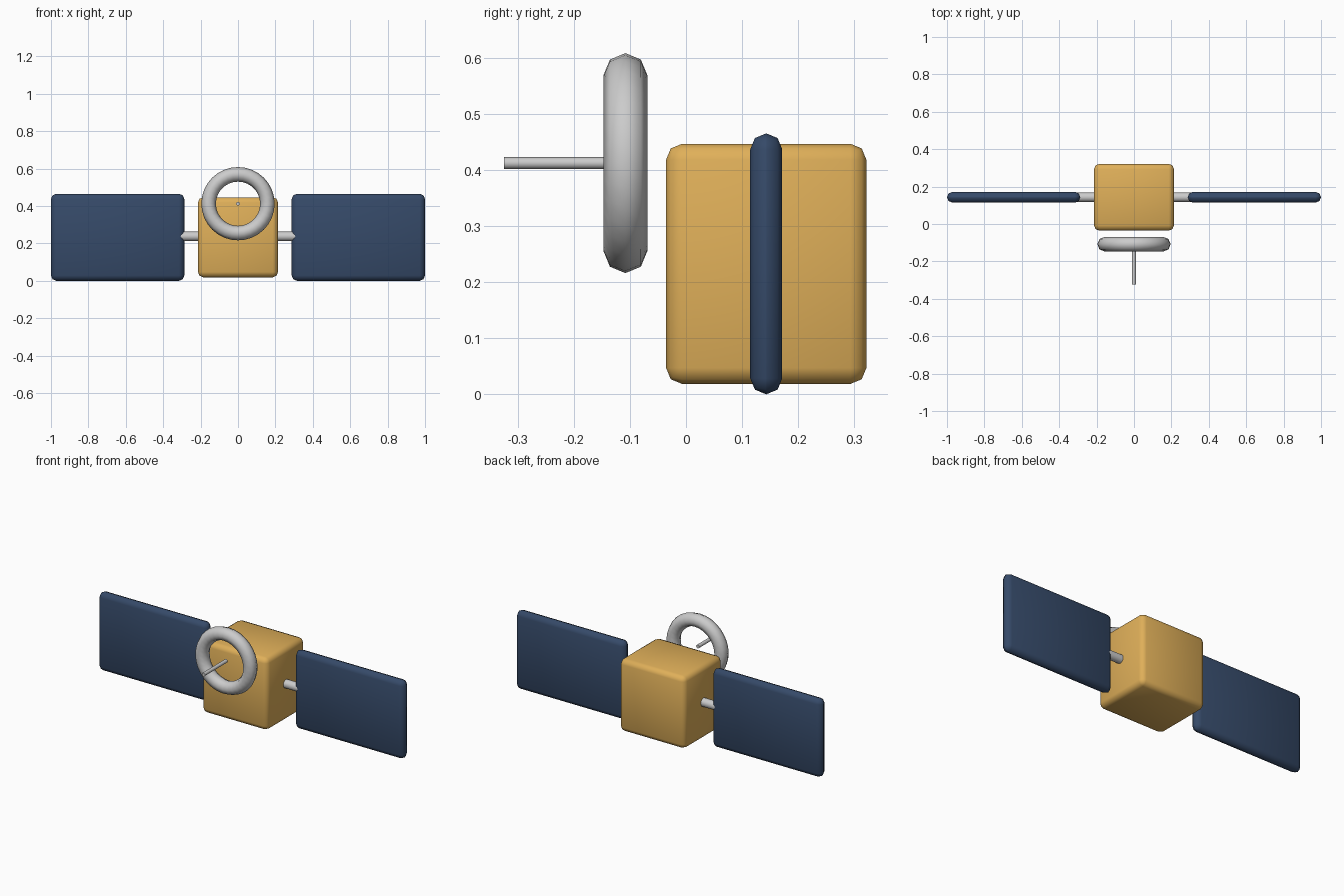
import bpy
from math import pi, radians

if "Cube" in bpy.data.objects:
    bpy.data.objects.remove(bpy.data.objects["Cube"])


def material(name, color):
    m = bpy.data.materials.new(name)
    m.diffuse_color = (*color, 1)
    m.use_nodes = True
    m.node_tree.nodes["Principled BSDF"].inputs["Base Color"].default_value = m.diffuse_color
    return m


gold = material("gold_foil", (0.74, 0.43, 0.10))
blue = material("solar_blue", (0.036, 0.068, 0.14))


def finish(name, mat=None):
    obj = bpy.context.object
    obj.name = name
    if mat:
        obj.data.materials.append(mat)
    bpy.ops.object.shade_smooth_by_angle(angle=radians(50))
    return obj


def rounded_box(name, center, size, bevel, mat):
    bpy.ops.mesh.primitive_cube_add(size=1, location=center)
    bpy.context.object.scale = size
    bpy.ops.object.transform_apply(location=False, rotation=False, scale=True)
    mod = bpy.context.object.modifiers.new("bevel", 'BEVEL')
    mod.width = bevel
    mod.segments = 2
    bpy.ops.object.modifier_apply(modifier=mod.name)
    return finish(name, mat)


def rod(name, center, radius, length, rotation, sides):
    bpy.ops.mesh.primitive_cylinder_add(vertices=sides, radius=radius, depth=length,
                                        location=center, rotation=rotation)
    return finish(name)


Y, Z = 0.143, 0.2325  # body centre

# Main body
rounded_box("body", (0, Y, Z), (0.428, 0.357, 0.428), 0.0285, gold)

# Solar panels and their struts, one pair per side
for side, s in (("left", -1), ("right", 1)):
    rounded_box(side + "_solar_panel", (s * 0.6435, Y, Z), (0.713, 0.057, 0.465), 0.0284, blue)
    rod(side + "_strut", (s * 0.26, Y, 0.2375), 0.025, 0.14, (0, pi / 2, 0), 16)

# Antenna ring and feed rod in front of the body
bpy.ops.mesh.primitive_torus_add(location=(0, -0.108, 0.412), rotation=(pi / 2, 0, 0),
                                 major_radius=0.157, minor_radius=0.039,
                                 major_segments=32, minor_segments=8)
finish("antenna_ring")
rod("antenna_feed", (0, -0.217, 0.412), 0.0105, 0.214, (pi / 2, 0, 0), 12)
